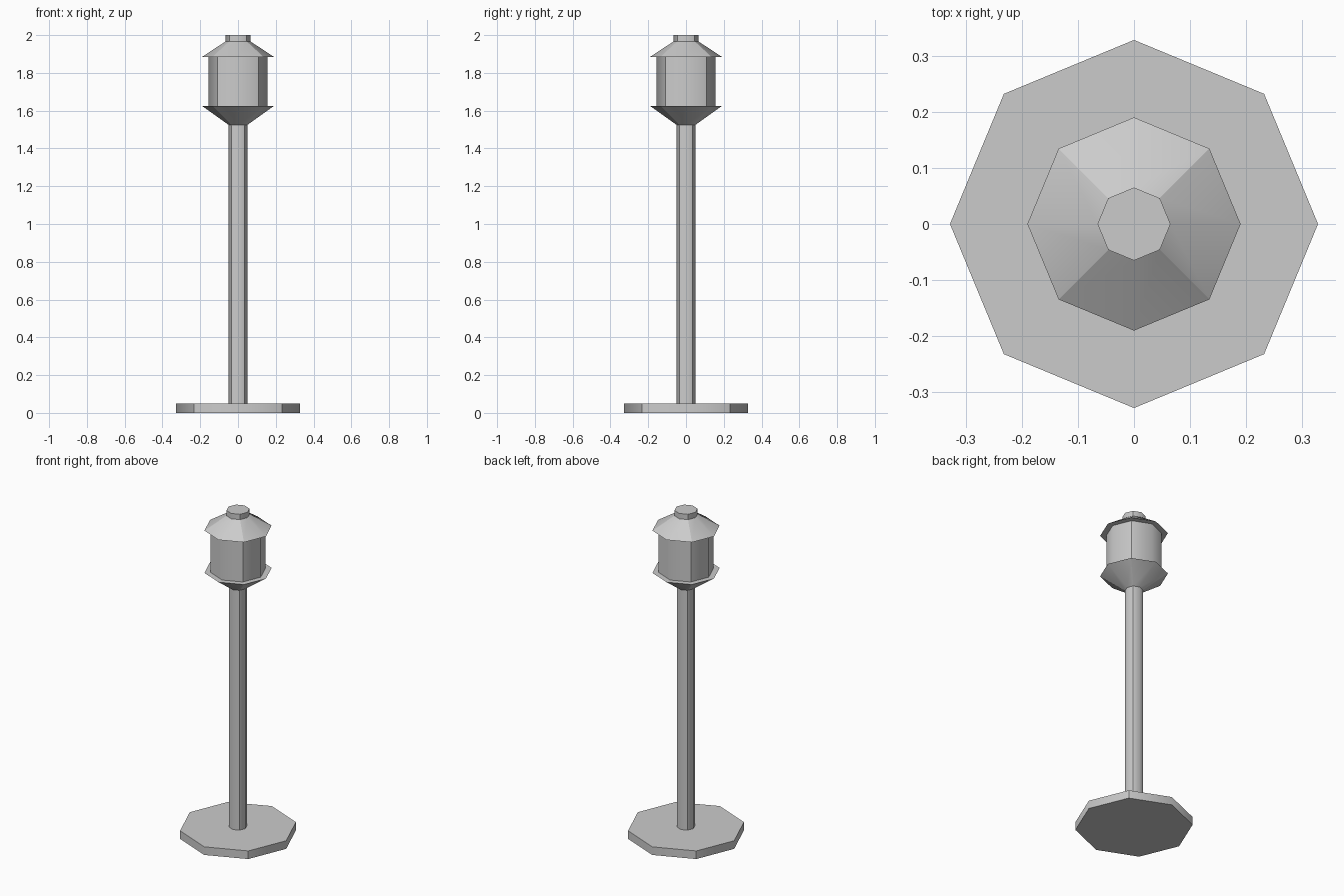
import bpy
import bmesh
from math import cos, sin, pi

cube = bpy.data.objects.get("Cube")
if cube:
    bpy.data.objects.remove(cube, do_unlink=True)

SIDES = 8

grey = bpy.data.materials.new("light_grey")
grey.use_nodes = True
GREY = (0.6, 0.6, 0.6, 1.0)
grey.diffuse_color = GREY
grey.node_tree.nodes["Principled BSDF"].inputs["Base Color"].default_value = GREY


def frustum(name, z_low, z_high, r_low, r_high):
    """Closed eight-sided frustum with corners on the axes."""
    bm = bmesh.new()
    rings = []
    for z, r in ((z_low, r_low), (z_high, r_high)):
        rings.append([bm.verts.new((r * cos(2 * pi * i / SIDES),
                                    r * sin(2 * pi * i / SIDES), z))
                      for i in range(SIDES)])
    low, high = rings
    for i in range(SIDES):
        j = (i + 1) % SIDES
        side = bm.faces.new((low[i], low[j], high[j], high[i]))
        side.smooth = True
    bm.faces.new(low[::-1])
    bm.faces.new(high)

    # Sides blend softly over the axis corners and crease on the diagonals
    for edge in bm.edges:
        edge.smooth = False
    for i in range(0, SIDES, 2):
        bm.edges.get((low[i], high[i])).smooth = True

    mesh = bpy.data.meshes.new(name)
    bm.to_mesh(mesh)
    bm.free()
    mesh.materials.append(grey)
    obj = bpy.data.objects.new(name, mesh)
    bpy.context.collection.objects.link(obj)
    return obj


# Foot plate and post
frustum("base_plate", 0.0, 0.05, 0.328, 0.328)
frustum("post", 0.05, 1.53, 0.05, 0.05)

# Lantern head
frustum("lantern_tray", 1.525, 1.625, 0.05, 0.19)
frustum("lantern_body", 1.625, 1.885, 0.155, 0.155)
frustum("lantern_roof", 1.885, 1.967, 0.19, 0.065)
frustum("roof_cap", 1.967, 2.0, 0.065, 0.065)
